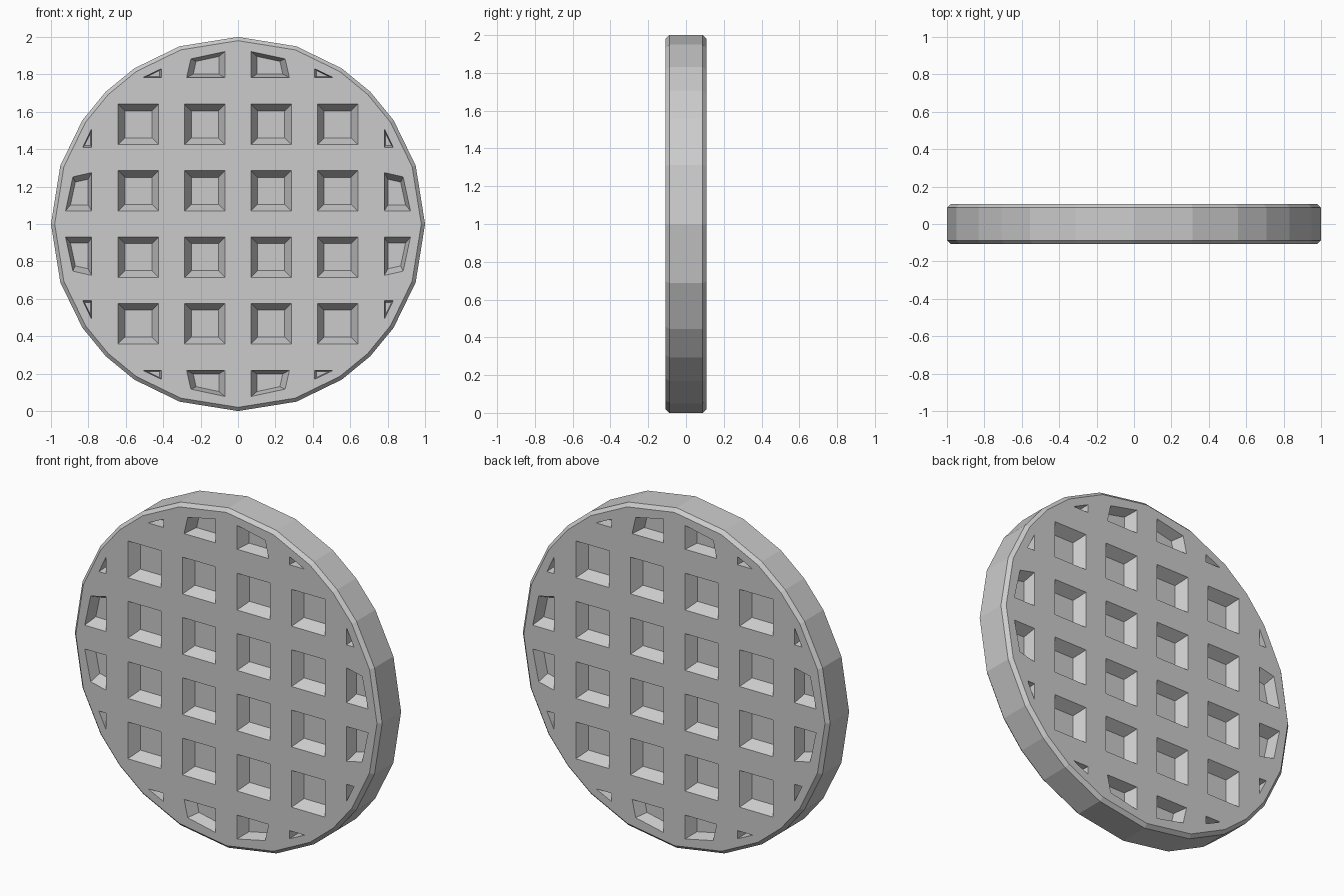
import bpy, bmesh, math
from mathutils import Vector

if "Cube" in bpy.data.objects:
    bpy.data.objects.remove(bpy.data.objects["Cube"])

HALF, BEVEL, DEPTH = 0.108, 0.02, 0.065


def loft(bm, rings):
    """Closed solid through matching rings of points."""
    loops = [[bm.verts.new(p) for p in ring] for ring in rings]
    n = len(loops[0])
    bm.faces.new(loops[0])
    bm.faces.new(loops[-1])
    for a, b in zip(loops, loops[1:]):
        for i in range(n):
            j = (i + 1) % n
            bm.faces.new((a[i], a[j], b[j], b[i]))


def make_object(name, bm):
    bmesh.ops.recalc_face_normals(bm, faces=bm.faces[:])
    mesh = bpy.data.meshes.new(name)
    bm.to_mesh(mesh)
    bm.free()
    obj = bpy.data.objects.new(name, mesh)
    bpy.context.collection.objects.link(obj)
    return obj


# Round slab: 24 unevenly spaced corners, with a narrow bevel
angles = [math.radians(q * 90 + a) for q in range(4) for a in (0, 18.2, 33.7, 45, 56.3, 71.8)]


def outline(r, y):
    return [(r * math.cos(a), y, 1 + r * math.sin(a)) for a in angles]


bm = bmesh.new()
loft(bm, [outline(1 - BEVEL, -HALF), outline(1, -HALF + BEVEL),
          outline(1, HALF - BEVEL), outline(1 - BEVEL, HALF)])
waffle = make_object("waffle", bm)


# Pocket shapes for one quadrant, relative to the centre
def square(x, z, h=0.108):
    return [(x - h, z - h), (x + h, z - h), (x + h, z + h), (x - h, z + h)]


C1, C2 = 0.1775, 0.5325
edge_pocket = [(0.07, 0.782), (0.275, 0.782), (0.252, 0.883), (0.07, 0.922)]
edge_nick = [(0.41, 0.782), (0.51, 0.782), (0.41, 0.83)]
quadrant = [square(x, z) for x in (C1, C2) for z in (C1, C2)]
for shape in (edge_pocket, edge_nick):
    quadrant += [shape, [(z, x) for x, z in shape]]

# Tapered pocket cutters, mirrored to all quadrants and both faces
bm = bmesh.new()
for shape in quadrant:
    pts = [Vector(p) for p in shape]
    centre = sum(pts, Vector((0, 0))) / len(pts)
    for sx in (-1, 1):
        for sz in (-1, 1):
            for side in (-1, 1):
                rings = []
                for scale, y in ((0.67, HALF - DEPTH), (1.066, HALF + 0.2 * DEPTH)):
                    ring = [centre + (p - centre) * scale for p in pts]
                    rings.append([(sx * p.x, side * y, 1 + sz * p.y) for p in ring])
                loft(bm, rings)
cutter = make_object("pocket_cutter", bm)
cutter.hide_render = True
cutter.display_type = 'WIRE'

# Press the pockets into the slab
mod = waffle.modifiers.new("pockets", 'BOOLEAN')
mod.operation = 'DIFFERENCE'
mod.solver = 'EXACT'
mod.object = cutter
